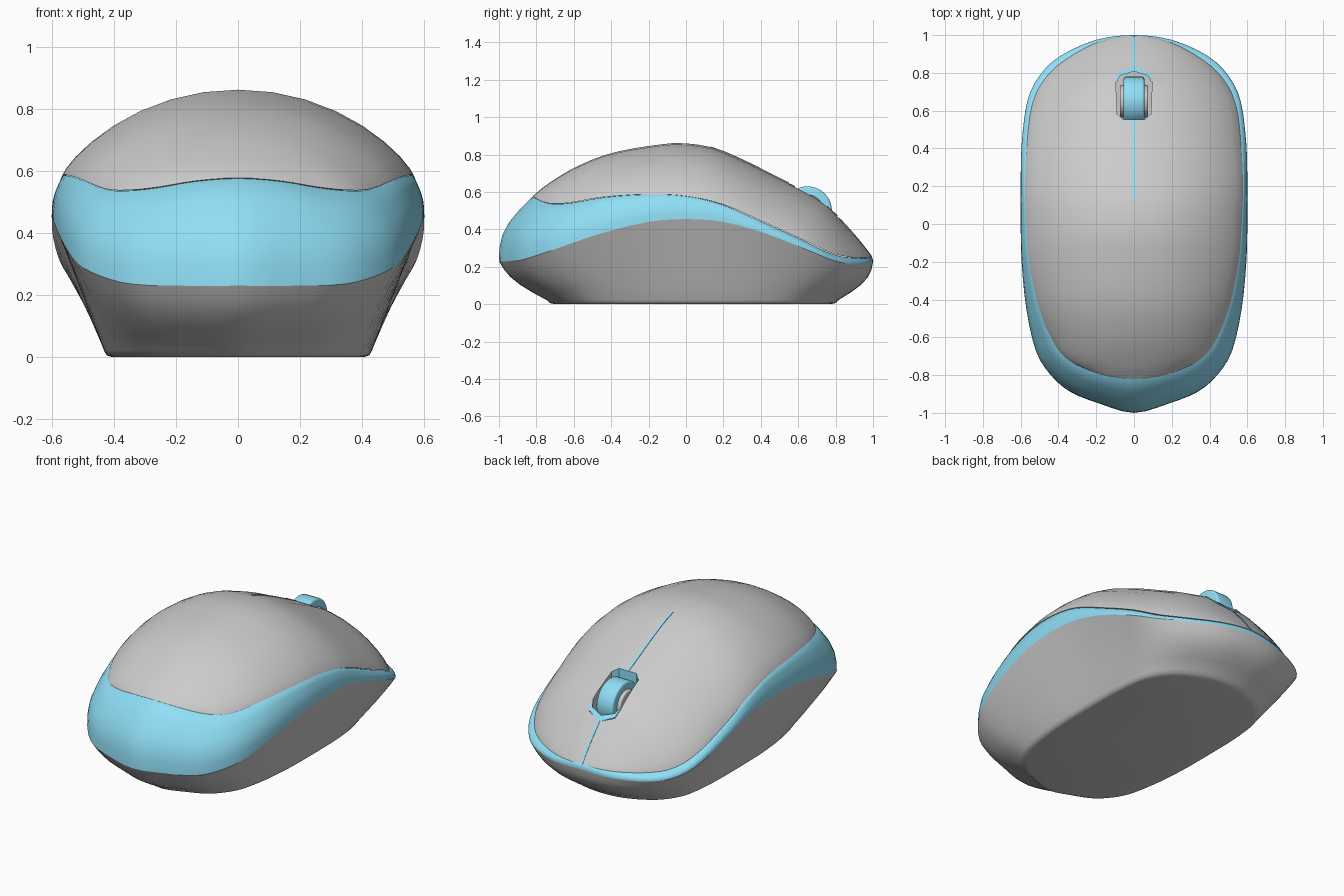
import bpy, bmesh, math
from mathutils import Vector

if "Cube" in bpy.data.objects:
    bpy.data.objects.remove(bpy.data.objects["Cube"])

blue = bpy.data.materials.new("light_blue")
blue.diffuse_color = (0.28, 0.74, 0.93, 1)
blue.use_nodes = True
blue.node_tree.nodes["Principled BSDF"].inputs["Base Color"].default_value = blue.diffuse_color

# Half outlines, back to front: widest line of the body, and rim of the top shell
WAIST = [(0, -1, .23), (.185, -.95, .23), (.34, -.887, .235), (.445, -.795, .262), (.52, -.67, .305),
         (.57, -.45, .38), (.595, -.2, .44), (.6, 0, .455), (.6, .2, .44), (.595, .42, .38),
         (.565, .65, .29), (.5, .785, .235), (.39, .89, .213), (.2, .975, .213), (0, 1, .225)]
RIM = [(0, -.82, .575), (.14, -.805, .565), (.26, -.765, .545), (.36, -.71, .535), (.43, -.62, .54),
       (.505, -.44, .57), (.555, -.2, .585), (.57, 0, .575), (.577, .2, .53), (.567, .42, .435),
       (.54, .63, .34), (.475, .765, .275), (.37, .865, .25), (.19, .963, .245), (0, .995, .25)]
# Centre line of the top shell (y, z)
CROWN = [(-.82, .575), (-.75, .632), (-.6, .725), (-.4, .805), (-.1, .856), (0, .857), (.14, .835),
         (.3, .77), (.5, .67), (.63, .605), (.75, .53), (.85, .425), (.93, .335), (.995, .25)]
SUB = 3


def smooth_path(pts):
    """Catmull-Rom through a half outline, mirrored at its ends."""
    p = [Vector(q) for q in pts]
    flip = Vector((-1, 1, 1))
    p = [p[1] * flip] + p + [p[-2] * flip]
    out = []
    for a, b, c, d in zip(p, p[1:], p[2:], p[3:]):
        for k in range(SUB):
            t = k / SUB
            out.append(.5 * (2 * b + (c - a) * t + (2 * a - 5 * b + 4 * c - d) * t * t
                             + (3 * b - a - 3 * c + d) * t ** 3))
    return out + [p[-2]]


def crown(y):
    n = len(CROWN)
    y = max(CROWN[0][0], min(CROWN[-1][0], y))
    i = next(k for k in range(n - 1) if y <= CROWN[k + 1][0])

    def slope(k):
        a, b = CROWN[max(k - 1, 0)], CROWN[min(k + 1, n - 1)]
        return (b[1] - a[1]) / (b[0] - a[0])
    (y0, z0), (y1, z1) = CROWN[i], CROWN[i + 1]
    h, t = y1 - y0, (y - y0) / (y1 - y0)
    return ((1 + 2 * t) * (1 - t) ** 2 * z0 + t * (1 - t) ** 2 * h * slope(i)
            + t * t * (3 - 2 * t) * z1 + t * t * (t - 1) * h * slope(i + 1))


def make(name, verts, faces, mat=None):
    me = bpy.data.meshes.new(name)
    me.from_pydata([tuple(v) for v in verts], [], faces)
    bm = bmesh.new()
    bm.from_mesh(me)
    bmesh.ops.remove_doubles(bm, verts=bm.verts, dist=1e-5)
    bmesh.ops.recalc_face_normals(bm, faces=bm.faces)
    bm.to_mesh(me)
    bm.free()
    ob = bpy.data.objects.new(name, me)
    bpy.context.collection.objects.link(ob)
    if mat:
        me.materials.append(mat)
    return ob


def smooth(ob, deg=40):
    ob.data.shade_smooth()
    ob.data.set_sharp_from_angle(angle=math.radians(deg))


def loft(name, half_rings, mat=None, caps=(), deg=40):
    """Join rings given as half outlines; the other half is mirrored."""
    rings = [r + [Vector((-v.x, v.y, v.z)) for v in r[-2:0:-1]] for r in half_rings]
    n = len(rings[0])
    faces = [(i * n + j, i * n + (j + 1) % n, (i + 1) * n + (j + 1) % n, (i + 1) * n + j)
             for i in range(len(rings) - 1) for j in range(n)]
    faces += [tuple(c % len(rings) * n + j for j in range(n)) for c in caps]
    smooth(make(name, [v for r in rings for v in r], faces, mat), deg)


waist, rim = smooth_path(WAIST), smooth_path(RIM)

# Base: tapers from the waist to the flat foot with a rounded edge
foot = [Vector((v.x * .72, v.y * .78 + .035, .022)) for v in waist]
base = [[Vector((v.x * s, v.y * s + .002, z)) for v in foot] for s, z in ((.94, 0), (.98, .006))]
for k in range(6):
    t = k / 5
    base.append([f.lerp(w, t) + Vector((0, f.y * .06, 0)) * math.sin(math.pi * t)
                 for f, w in zip(foot, waist)])
loft("base", base, caps=(0,), deg=60)

# Coloured band: bulges between waist and rim, then tucks under the shell
band = []
for k in range(6):
    t = k / 5
    band.append([w.lerp(r, t) + Vector((w.x - r.x, w.y - r.y, 0)) * .32 * math.sin(math.pi * t)
                 for w, r in zip(waist, rim)])
band.append([Vector((r.x * .97, r.y * .97, r.z + .004)) for r in rim])
loft("side_band", band, blue, deg=60)

# Top shell: domed rows between the two sides of the rim, closed underneath
COLS = 16
verts, faces = [], []
for r in rim:
    for c in range(COLS + 1):
        u = math.sin(math.pi / 2 * (2 * c / COLS - 1))
        rise = max(0, 1 - abs(u) ** 2.05) ** .8 * (crown(r.y) - r.z) if r.x > .001 else 0
        verts.append((r.x * u, r.y, r.z + .003 + rise))
w = COLS + 1
for i in range(len(rim) - 1):
    faces += [(i * w + c, i * w + c + 1, (i + 1) * w + c + 1, (i + 1) * w + c) for c in range(COLS)]
    faces.append((i * w, (i + 1) * w, (i + 1) * w + COLS, i * w + COLS))
shell_faces = []
for f in faces:  # collapse the pointed ends
    g = [0 if v < w else (len(rim) - 1) * w if v >= (len(rim) - 1) * w else v for v in f]
    g = list(dict.fromkeys(g))
    if len(g) > 2:
        shell_faces.append(g)
used = sorted({v for f in shell_faces for v in f})
index = {v: i for i, v in enumerate(used)}
shell = make("top_shell", [verts[v] for v in used], [[index[v] for v in f] for f in shell_faces])

# Wheel slot cut into the shell
SLOT = [(0, .832), (.085, .8), (.096, .76), (.09, .58), (.06, .55),
        (-.06, .55), (-.09, .58), (-.096, .76), (-.085, .8)]
n = len(SLOT)
cutter = make("slot_cutter", [(x, y, z) for z in (.44, 1) for x, y in SLOT],
              [tuple(range(n)), tuple(range(n, 2 * n))]
              + [(i, (i + 1) % n, n + (i + 1) % n, n + i) for i in range(n)])
cutter.hide_render = True
mod = shell.modifiers.new("slot", 'BOOLEAN')
mod.operation, mod.solver, mod.object = 'DIFFERENCE', 'EXACT', cutter
bpy.context.view_layer.objects.active = shell
bpy.ops.object.modifier_apply(modifier=mod.name)
bpy.data.objects.remove(cutter)
smooth(shell)


# Coloured lips at the front and rear of the slot
def lip(name, outer, inner):
    k = len(outer)
    lv = [(x, y, crown(y) + d - .5 * x * x) for pts, d in ((outer, .005), (inner, .005), (inner, -.08))
          for x, y in pts]
    make(name, lv, [(r * k + i, r * k + i + 1, r * k + i + k + 1, r * k + i + k)
                    for r in range(2) for i in range(k - 1)], blue)


lip("slot_lip_front", [(-.097, .755), (-.086, .8), (0, .834), (.086, .8), (.097, .755)],
    [(-.09, .755), (-.075, .785), (0, .808), (.075, .785), (.09, .755)])
lip("slot_lip_rear", [(-.091, .58), (-.06, .549), (.06, .549), (.091, .58)],
    [(-.086, .582), (-.058, .554), (.058, .554), (.086, .582)])


# Seam between the buttons, in front of and behind the wheel
def seam(name, y0, y1):
    ys = sorted([y0, y1] + [r.y for r in rim if y0 < r.y < y1])
    sv = [(x, y, crown(y) + d) for y in ys
          for x, d in ((-.007, -.004), (-.007, .006), (.007, .006), (.007, -.004))]
    make(name, sv, [(4 * i + k, 4 * i + k + 1, 4 * i + k + 5, 4 * i + k + 4)
                    for i in range(len(ys) - 1) for k in range(3)], blue)


seam("seam_rear", .13, .552)
seam("seam_front", .83, .994)


# Scroll wheel: coloured tyre on a grey hub
def disc(name, radius, width, bevel, mat=None):
    bpy.ops.mesh.primitive_cylinder_add(vertices=40, radius=radius, depth=width,
                                        location=(0, .65, .5), rotation=(0, math.pi / 2, 0))
    ob = bpy.context.object
    ob.name = name
    bm = bmesh.new()
    bm.from_mesh(ob.data)
    edges = [e for e in bm.edges if any(len(f.verts) > 4 for f in e.link_faces)]
    bmesh.ops.bevel(bm, geom=edges, offset=bevel, segments=3, profile=.5, affect='EDGES')
    bm.to_mesh(ob.data)
    bm.free()
    if mat:
        ob.data.materials.append(mat)
    smooth(ob)


disc("wheel_tyre", .13, .11, .012, blue)
disc("wheel_hub", .085, .15, .008)
